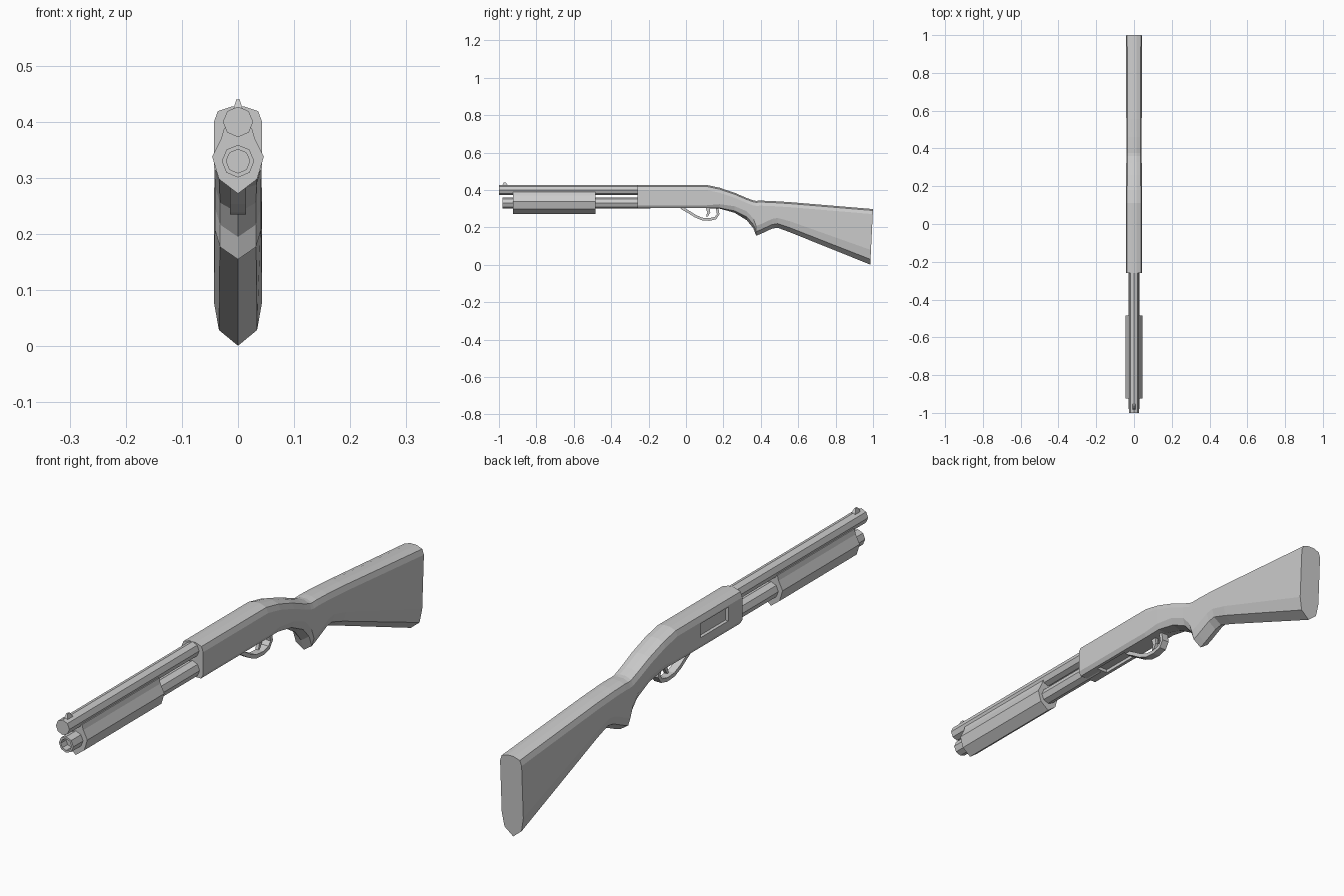
import bpy, bmesh, math
from mathutils import Vector

cube = bpy.data.objects.get("Cube")
if cube:
    bpy.data.objects.remove(cube, do_unlink=True)

grey = bpy.data.materials.new("plain grey")
grey.use_nodes = True
grey.diffuse_color = (0.6, 0.6, 0.6, 1)
grey.node_tree.nodes["Principled BSDF"].inputs["Base Color"].default_value = (0.6, 0.6, 0.6, 1)


def loft(name, rings, closed=False):
    """Skin a list of equal-length rings; cap the ends unless the loop is closed."""
    bm = bmesh.new()
    rows = [[bm.verts.new(p) for p in ring] for ring in rings]
    n = len(rows[0])
    pairs = list(zip(rows, rows[1:]))
    if closed:
        pairs.append((rows[-1], rows[0]))
    else:
        bm.faces.new(rows[0])
        bm.faces.new(rows[-1])
    for a, b in pairs:
        for i in range(n):
            j = (i + 1) % n
            bm.faces.new((a[i], a[j], b[j], b[i]))
    bmesh.ops.recalc_face_normals(bm, faces=bm.faces)
    mesh = bpy.data.meshes.new(name)
    bm.to_mesh(mesh)
    bm.free()
    mesh.materials.append(grey)
    obj = bpy.data.objects.new(name, mesh)
    bpy.context.collection.objects.link(obj)
    return obj


def octagon(y, z, r):
    return [(r * math.sin(i * math.pi / 4), y, z + r * math.cos(i * math.pi / 4)) for i in range(8)]


def mirrored(half, y):
    """Full ring from a right-hand half profile listed top to bottom."""
    left = [(-x, z) for x, z in reversed(half) if x > 0]
    return [(x, y, z) for x, z in half + left]


def block(name, low, high):
    (x0, y0, z0), (x1, y1, z1) = low, high
    return loft(name, [[(x0, y, z0), (x1, y, z0), (x1, y, z1), (x0, y, z1)] for y in (y0, y1)])


def cut(target, cutter):
    mod = target.modifiers.new(cutter.name, 'BOOLEAN')
    mod.operation = 'DIFFERENCE'
    mod.solver = 'EXACT'
    mod.object = cutter
    cutter.hide_render = True
    cutter.hide_set(True)


# Barrel, and magazine tube with a recessed end
loft("barrel", [octagon(-1, 0.4, 0.027), octagon(-0.22, 0.4, 0.027)])
loft("magazine_tube", [octagon(y, 0.33, r) for y, r in
                       ((-0.95, 0.021), (-0.98, 0.021), (-0.98, 0.029), (-0.19, 0.029))])

# Sliding fore-end
grip_profile = [(0.02, 0.392), (0.025, 0.388), (0.03, 0.37), (0.046, 0.338), (0.034, 0.298), (0, 0.272)]
loft("fore_end", [mirrored(grip_profile, y) for y in (-0.925, -0.485)])

# Front sight
loft("front_sight", [[(-0.009, y, 0.42), (0.009, y, 0.42), (t, y2, 0.44), (-t, y2, 0.44)]
                     for y, y2, t in ((-0.985, -0.975, 0.003), (-0.95, -0.963, 0.003))])


# Receiver and stock: y, top, bottom, half width, V depth of the underside, lower side height
def section(y, top, bottom, w, v, h):
    low = bottom + v
    return mirrored([(0.0125, top), (w - 0.007, top - 0.008), (w, top - 0.027),
                     (w, low + h), (w - 0.009, low), (0, bottom)], y)


stations = [
    (-0.26, 0.427, 0.303, 0.043, 0, 0.015),
    (0.11, 0.427, 0.303, 0.043, 0, 0.015),
    (0.18, 0.412, 0.300, 0.043, 0.004, 0.02),
    (0.26, 0.385, 0.278, 0.042, 0.010, 0.025),
    (0.325, 0.357, 0.238, 0.041, 0.018, 0.03),
    (0.36, 0.344, 0.195, 0.041, 0.022, 0.03),
    (0.375, 0.342, 0.155, 0.041, 0.022, 0.03),
    (0.40, 0.343, 0.165, 0.041, 0.022, 0.03),
    (0.46, 0.341, 0.193, 0.041, 0.022, 0.03),
    (0.49, 0.339, 0.198, 0.041, 0.022, 0.03),
    (0.555, 0.335, 0.174, 0.041, 0.024, 0.035),
    (1.0, 0.298, 0.001, 0.043, 0.028, 0.05),
]
rings = [section(*s) for s in stations]
# Slope the butt face slightly
rings[-1] = [(x, y - 0.015 * (0.298 - z) / 0.298, z) for x, y, z in rings[-1]]
body = loft("receiver_and_stock", rings)

# Ejection port on one side, loading port underneath
cut(body, block("ejection_port_cutter", (-0.06, -0.18, 0.345), (-0.031, -0.02, 0.395)))
cut(body, block("loading_port_cutter", (-0.022, -0.18, 0.28), (0.022, -0.03, 0.315)))

# Trigger guard: a flat band swept along an open path
path = [Vector(p) for p in ((-0.025, 0.305), (0.01, 0.285), (0.05, 0.26), (0.085, 0.245),
                            (0.125, 0.242), (0.158, 0.25), (0.172, 0.27), (0.165, 0.31))]
band = []
for i, p in enumerate(path):
    d = (path[min(i + 1, len(path) - 1)] - path[max(i - 1, 0)]).normalized() * 0.007
    side = Vector((-d.y, d.x))
    a, b = p + side, p - side
    band.append([(-0.014, *a), (0.014, *a), (0.014, *b), (-0.014, *b)])
loft("trigger_guard", band)

# Trigger
loft("trigger", [[(x, y, z) for x, y in ((-0.006, c - t), (0.006, c - t), (0.006, c + t), (-0.006, c + t))]
                 for c, t, z in ((0.115, 0.012, 0.31), (0.122, 0.008, 0.28), (0.112, 0.005, 0.258))])
